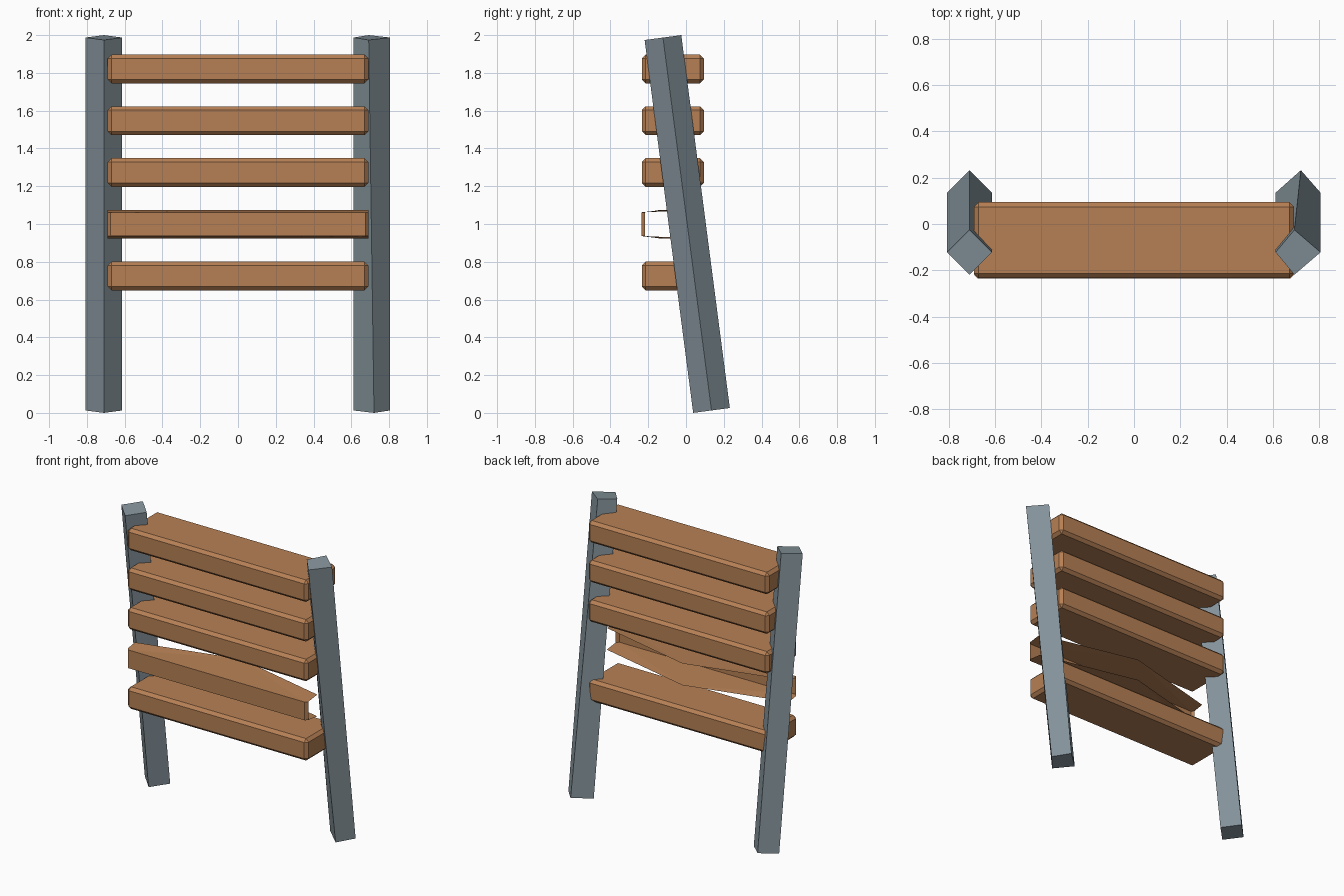
import bpy, bmesh

if "Cube" in bpy.data.objects:
    bpy.data.objects.remove(bpy.data.objects["Cube"])


def material(name, rgb):
    m = bpy.data.materials.new(name)
    m.diffuse_color = (*rgb, 1)
    m.use_nodes = True
    m.node_tree.nodes["Principled BSDF"].inputs["Base Color"].default_value = m.diffuse_color
    return m


WOOD = material("warm_wood", (0.47, 0.217, 0.09))
METAL = material("blue_grey_post", (0.23, 0.29, 0.325))


def mesh_object(name, verts, faces, mat):
    me = bpy.data.meshes.new(name)
    me.from_pydata(verts, [], faces)
    me.materials.append(mat)
    ob = bpy.data.objects.new(name, me)
    bpy.context.collection.objects.link(ob)
    return ob


def post(name, x, ridge_bottom, ridge_top):
    """Diamond-section post leaning forward; the front and back ridges may drift in x."""
    r = 0.097
    verts = []
    for y, z, ridge in ((0.135, 0.013, ridge_bottom), (-0.122, 1.987, ridge_top)):
        verts += [(x - r, y, z), (ridge, y - r, z - 0.013),
                  (x + r, y, z), (ridge, y + r, z + 0.013)]
    faces = [(3, 2, 1, 0), (4, 5, 6, 7)]
    faces += [(i, (i + 1) % 4, (i + 1) % 4 + 4, i + 4) for i in range(4)]
    return mesh_object(name, verts, faces, METAL)


def slat(name, z):
    """Full-width board with chamfered edges."""
    bm = bmesh.new()
    bmesh.ops.create_cube(bm, size=1)
    for v in bm.verts:
        v.co = (v.co.x * 1.38, v.co.y * 0.328 - 0.07, v.co.z * 0.152 + z)
    bmesh.ops.bevel(bm, geom=bm.edges[:], offset=0.02, segments=1,
                    affect='EDGES', profile=0.5)
    me = bpy.data.meshes.new(name)
    bm.to_mesh(me)
    bm.free()
    me.materials.append(WOOD)
    ob = bpy.data.objects.new(name, me)
    bpy.context.collection.objects.link(ob)
    return ob


def broken_slat(name, z):
    """Split board: a front strip with torn top and bottom skins, open at the back and ends."""
    front = [(-0.69, -0.218), (-0.675, -0.235), (0.675, -0.235), (0.69, -0.218)]
    torn = [(0.69, -0.12), (0.0, 0.04), (-0.69, -0.14)]
    verts = []
    for s in (-1, 1):
        verts += [(x, y, z + s * 0.063) for x, y in front]
        verts += [(x, y, z + s * 0.075) for x, y in torn]
    # front face with its two narrow end chamfers
    faces = [(i, i + 1, i + 8, i + 7) for i in range(3)]
    # skins
    for o in (0, 7):
        skin = [(0, 1, 5, 6), (1, 2, 5), (2, 3, 4, 5)]
        faces += [tuple(i + o for i in (f if o else f[::-1])) for f in skin]
    return mesh_object(name, verts, faces, WOOD)


# posts
post("left_post", -0.71, -0.71, -0.71)
post("right_post", 0.708, 0.72, 0.692)

# slats from bottom to top, the second one broken
for n in range(5):
    height = 0.725 + 0.274 * n
    if n == 1:
        broken_slat("broken_slat", height)
    else:
        slat(f"slat_{n + 1}", height)
